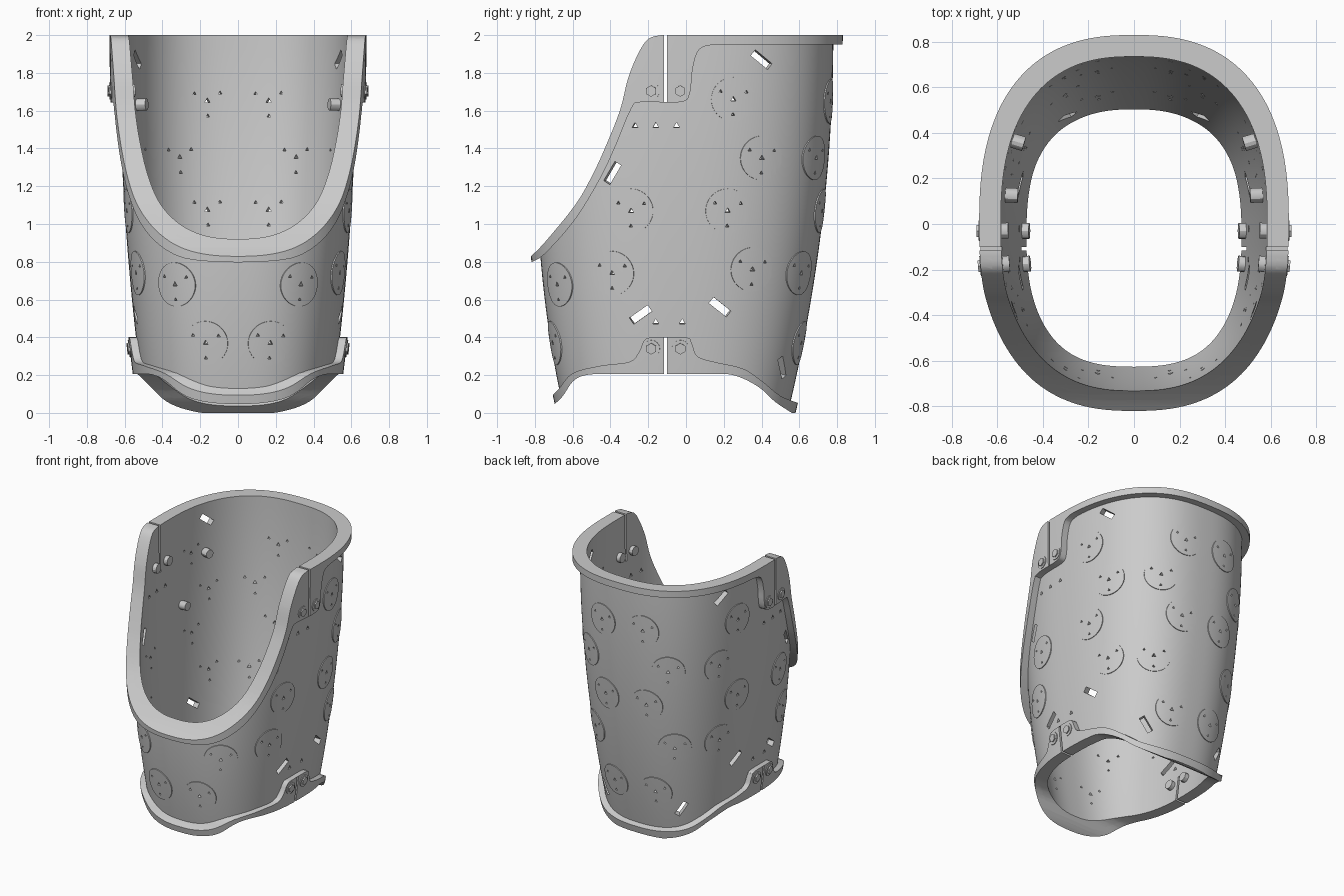
import bpy, bmesh, math
from mathutils import Vector, Matrix
from mathutils.bvhtree import BVHTree

if "Cube" in bpy.data.objects:
    bpy.data.objects.remove(bpy.data.objects["Cube"])

SEGS, RINGS, POWER = 144, 28, 2.5


def finish(bm, name):
    bmesh.ops.recalc_face_normals(bm, faces=bm.faces)
    mesh = bpy.data.meshes.new(name)
    bm.to_mesh(mesh)
    bm.free()
    obj = bpy.data.objects.new(name, mesh)
    bpy.context.collection.objects.link(obj)
    return obj


def wall_point(t, z, offset):
    """Point on the rounded-square section, which narrows toward the bottom."""
    low = (1 - z / 2) ** 2
    half_x = 0.63 - 0.14 * low + offset
    back = 0.78 - 0.24 * low + offset
    front = -0.79 + 0.145 * max(0, 1 - z / 1.3) ** 2 - offset
    c, s = math.cos(t), math.sin(t)
    px = math.copysign(abs(c) ** (2 / POWER), c)
    py = math.copysign(abs(s) ** (2 / POWER), s)
    return Vector((half_x * px, (back + front) / 2 + (back - front) / 2 * py, z))


def tube_bmesh(outer, inner):
    bm = bmesh.new()
    shells = []
    for off in (outer, inner):
        shells.append([[bm.verts.new(wall_point(math.tau * i / SEGS, -0.06 + 2.14 * k / RINGS, off))
                        for i in range(SEGS)] for k in range(RINGS + 1)])
    def bridge(a, b):
        for i in range(SEGS):
            j = (i + 1) % SEGS
            bm.faces.new((a[i], a[j], b[j], b[i]))
    for shell in shells:
        for a, b in zip(shell, shell[1:]):
            bridge(a, b)
    for end in (0, -1):
        bridge(shells[0][end], shells[1][end])
    bmesh.ops.recalc_face_normals(bm, faces=bm.faces)
    return bm


def spline(pts, steps=4):
    """Smooth curve through the side-profile points."""
    p = [Vector(q) for q in pts]
    p = [p[0]] + p + [p[-1]]
    out = []
    for a, b, c, d in zip(p, p[1:], p[2:], p[3:]):
        for k in range(steps):
            t = k / steps
            out.append(0.5 * (2 * b + (c - a) * t + (2 * a - 5 * b + 4 * c - d) * t ** 2
                              + (3 * b - a - 3 * c + d) * t ** 3))
    return out + [p[-1]]


def prism(name, outline):
    bm = bmesh.new()
    face = bm.faces.new([bm.verts.new((-1, y, z)) for y, z in outline])
    ext = bmesh.ops.extrude_face_region(bm, geom=[face])["geom"]
    bmesh.ops.translate(bm, vec=(2, 0, 0), verts=[g for g in ext if isinstance(g, bmesh.types.BMVert)])
    obj = finish(bm, name)
    obj.hide_render = True
    return obj


def cut(obj, tool, operation):
    mod = obj.modifiers.new("cut", "BOOLEAN")
    mod.object, mod.operation, mod.solver = tool, operation, "EXACT"
    bpy.context.view_layer.objects.active = obj
    bpy.ops.object.modifier_apply(modifier=mod.name)


def smooth(obj):
    bpy.ops.object.select_all(action="DESELECT")
    obj.select_set(True)
    bpy.context.view_layer.objects.active = obj
    bpy.ops.object.shade_smooth_by_angle(angle=math.radians(30))


# Side-profile curves (y, z)
top_edge = spline([(-.9, .75), (-.83, .82), (-.746, .905), (-.587, 1.1), (-.5, 1.25), (-.43, 1.4),
                   (-.35, 1.6), (-.307, 1.77), (-.254, 1.9), (-.2, 1.98), (-.13, 2)]) + [Vector((1, 2))]
top_rim_line = spline([(-.9, .72), (-.83, .79), (-.75, .84), (-.59, 1.02), (-.455, 1.24), (-.37, 1.42),
                       (-.29, 1.61), (-.24, 1.645), (-.03, 1.645), (.02, 1.69), (.035, 1.82),
                       (.07, 1.925), (.15, 1.95)]) + [Vector((1, 1.95))]
bottom_edge = spline([(-.9, -.05), (-.75, .01), (-.66, .08), (-.6, .165), (-.53, .2), (-.4, .205), (.1, .205),
                      (.25, .2), (.38, .14), (.47, .06), (.56, 0)]) + [Vector((.9, 0))]
bottom_rim_line = spline([(-.9, .0), (-.75, .06), (-.68, .12), (-.6, .21), (-.45, .25), (-.3, .27), (-.25, .32),
                          (-.22, .385), (-.17, .4), (0, .4), (.03, .37), (.06, .3), (.15, .27), (.3, .235),
                          (.4, .17), (.5, .09), (.6, .05)]) + [Vector((.9, .05))]

# Shell and its raised rims
probe = tube_bmesh(0, -0.045)
surface = BVHTree.FromBMesh(probe)
shell = finish(probe, "shell")
top_rim = finish(tube_bmesh(0.05, -0.003), "top_rim")
bottom_rim = finish(tube_bmesh(0.04, -0.003), "bottom_rim")
helpers = []
for part, low, high in ((shell, bottom_edge, top_edge), (top_rim, top_rim_line, top_edge),
                        (bottom_rim, bottom_edge, bottom_rim_line)):
    tool = prism(part.name + "_profile", low + high[::-1])
    helpers.append(tool)
    cut(part, tool, "INTERSECT")


def frame(origin, direction):
    """Matrix on the wall: x runs along it, y up, z outward."""
    hit, n, _, _ = surface.ray_cast(Vector(origin), Vector(direction))
    u = Vector((0, 0, 1)).cross(n).normalized()
    m = Matrix((u, n.cross(u), n)).transposed().to_4x4()
    m.translation = hit
    return m


def on_side(s, y, z):
    return frame((2 * s, y, z), (-s, 0, 0))


def on_end(s, x, z):
    return frame((x, 2 * s, z), (0, -s, 0))


def rod(bm, m, radius, low, high, sides):
    bmesh.ops.create_cone(bm, cap_ends=True, segments=sides, radius1=radius, radius2=radius,
                          depth=high - low, matrix=m @ Matrix.Translation((0, 0, (low + high) / 2)))


def box(bm, m, size):
    bmesh.ops.create_cube(bm, size=1, matrix=m @ Matrix.Diagonal((*size, 1)))


# Round pads, fixing holes, slots and screws, repeated on both sides
pads, holes, slots = bmesh.new(), bmesh.new(), bmesh.new()
gaps, screws, studs = bmesh.new(), bmesh.new(), bmesh.new()
side_pads = [(.25, 1.66), (.4, 1.35), (-.29, 1.07), (.22, 1.07), (-.39, .74), (.35, .76)]
back_pads = [(.17, 1.65), (.33, 1.35), (.17, 1.07), (.33, .74), (.17, .37)]
front_pads = [(.33, .68), (.17, .37)]
for s in (1, -1):
    frames = [on_side(s, y, z) for y, z in side_pads]
    frames += [on_end(1, s * x, z) for x, z in back_pads]
    frames += [on_end(-1, s * x, z) for x, z in front_pads]
    for m in frames:
        rod(pads, m, 0.117, -0.1, 0.1, 40)
        rod(holes, m, 0.016, -0.12, 0.12, 3)
        for k in range(3):
            a = math.tau * k / 3 + 0.5
            rod(holes, m @ Matrix.Translation((0.08 * math.cos(a), 0.08 * math.sin(a), 0)),
                0.011, -0.12, 0.12, 3)
    for y, z in [(-.27, 1.52), (-.16, 1.52), (-.05, 1.52), (-.16, .48), (-.02, .48)]:
        rod(holes, on_side(s, y, z), 0.018, -0.12, 0.12, 3)
    for y, z, tilt in [(.4, 1.87, -38), (-.39, 1.27, 58), (-.24, .52, 35), (.18, .56, -38), (.51, .24, -60)]:
        turn = Matrix.Rotation(math.radians(s * tilt), 4, "Z")
        box(slots, on_side(s, y, z) @ turn, (0.12, 0.04, 0.3))
    for z in (1.85, 0.28):
        box(gaps, Matrix.Translation((0.6 * s, -0.108, z)), (0.4, 0.016, 0.41 if z > 1 else 0.24))
    for z, lift in ((1.705, 0.05), (.345, 0.04)):
        for y in (-.18, -.03):
            m = on_side(s, y, z)
            rod(screws, m, 0.045, lift - 0.02, lift + 0.005, 24)
            rod(screws, m, 0.03, lift - 0.02, lift + 0.014, 6)
            rod(studs, m, 0.035, -0.075, -0.03, 12)
    for y, z in [(.38, 1.63), (.13, 1.31)]:
        rod(studs, on_side(s, y, z), 0.032, -0.1, -0.03, 12)

pads_obj = finish(tube_bmesh(0.006, -0.01), "round_pads")
tools = {n: finish(b, n) for n, b in (("pad_cutter", pads), ("hole_cutter", holes),
                                      ("slot_cutter", slots), ("gap_cutter", gaps))}
cut(pads_obj, tools["pad_cutter"], "INTERSECT")
cut(pads_obj, tools["hole_cutter"], "DIFFERENCE")
for n in ("hole_cutter", "slot_cutter", "gap_cutter"):
    cut(shell, tools[n], "DIFFERENCE")
for part in (top_rim, bottom_rim):
    cut(part, tools["gap_cutter"], "DIFFERENCE")

screws_obj = finish(screws, "clasp_screws")
studs_obj = finish(studs, "inner_studs")
for part in (shell, top_rim, bottom_rim, pads_obj, screws_obj, studs_obj):
    smooth(part)

# Remove construction helpers
for tool in helpers + list(tools.values()):
    bpy.data.objects.remove(tool)
